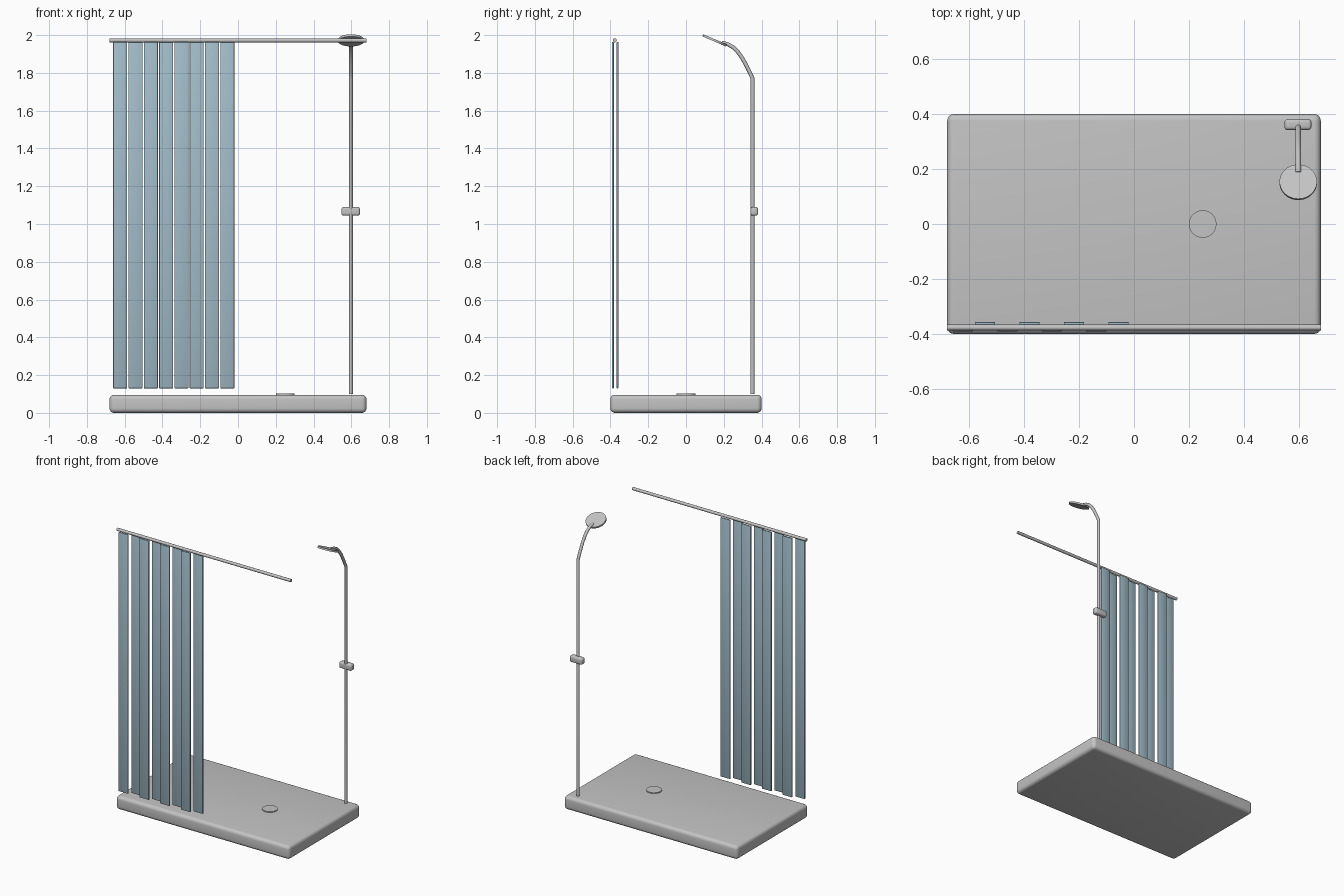
import bpy, math
from mathutils import Vector

if "Cube" in bpy.data.objects:
    bpy.data.objects.remove(bpy.data.objects["Cube"])

def material(name, rgb):
    m = bpy.data.materials.new(name)
    m.diffuse_color = (*rgb, 1)
    m.use_nodes = True
    m.node_tree.nodes["Principled BSDF"].inputs["Base Color"].default_value = m.diffuse_color
    return m

METAL = material("light grey", (0.55, 0.55, 0.55))
CLOTH = material("curtain blue", (0.36, 0.50, 0.58))

def finish(ob, name, mat, smooth=True):
    ob.name = name
    ob.data.materials.append(mat)
    if smooth:
        bpy.ops.object.shade_smooth_by_angle(angle=math.radians(35))
    return ob

def box(name, lo, hi, mat, bevel=0.0, segments=4):
    lo, hi = Vector(lo), Vector(hi)
    bpy.ops.mesh.primitive_cube_add(size=1, location=(lo + hi) / 2)
    ob = bpy.context.object
    ob.scale = hi - lo
    bpy.ops.object.transform_apply(location=False, rotation=False, scale=True)
    if bevel:
        b = ob.modifiers.new("bevel", 'BEVEL')
        b.width, b.segments = bevel, segments
        bpy.ops.object.modifier_apply(modifier="bevel")
    return finish(ob, name, mat)

def cylinder(name, loc, r, depth, mat, rot=(0, 0, 0), verts=24):
    bpy.ops.mesh.primitive_cylinder_add(vertices=verts, radius=r, depth=depth, location=loc, rotation=rot)
    return finish(bpy.context.object, name, mat)

# tray and drain
box("shower_tray", (-0.68, -0.40, 0.0), (0.68, 0.40, 0.096), METAL, 0.024, 5)
cylinder("drain_cover", (0.25, 0, 0.098), 0.05, 0.008, METAL, verts=48)

# curtain rail
cylinder("curtain_rail", (0, -0.377, 1.972), 0.0105, 1.36, METAL, (0, math.pi / 2, 0))

# curtain: strips alternating between two planes
for i in range(8):
    x = -0.6235 + i * 0.081
    y = -0.387 if i % 2 == 0 else -0.362
    box(f"curtain_strip_{i + 1}", (x - 0.037, y - 0.005, 0.13), (x + 0.037, y + 0.005, 1.963), CLOTH, 0.003, 2)

# riser pipe with curved arm
X = 0.598
cu = bpy.data.curves.new("riser", 'CURVE')
cu.dimensions = '3D'
cu.bevel_depth, cu.bevel_resolution, cu.use_fill_caps = 0.0105, 4, True
path = [(0.352, 0.10), (0.352, 1.772), (0.338, 1.802), (0.318, 1.842), (0.298, 1.878),
        (0.275, 1.910), (0.250, 1.935), (0.222, 1.951), (0.188, 1.960)]
sp = cu.splines.new('POLY')
sp.points.add(len(path) - 1)
for p, (y, z) in zip(sp.points, path):
    p.co = (X, y, z, 1)
ob = bpy.data.objects.new("riser", cu)
bpy.context.collection.objects.link(ob)
bpy.ops.object.select_all(action='DESELECT')
ob.select_set(True)
bpy.context.view_layer.objects.active = ob
bpy.ops.object.convert(target='MESH')
finish(bpy.context.object, "riser_pipe", METAL)

# mixer block
box("mixer_block", (0.548, 0.342, 1.044), (0.646, 0.382, 1.09), METAL, 0.012, 4)

# tilted shower head
cylinder("shower_head", (X, 0.152, 1.972), 0.068, 0.012, METAL, (math.radians(-23), 0, 0), 48)
